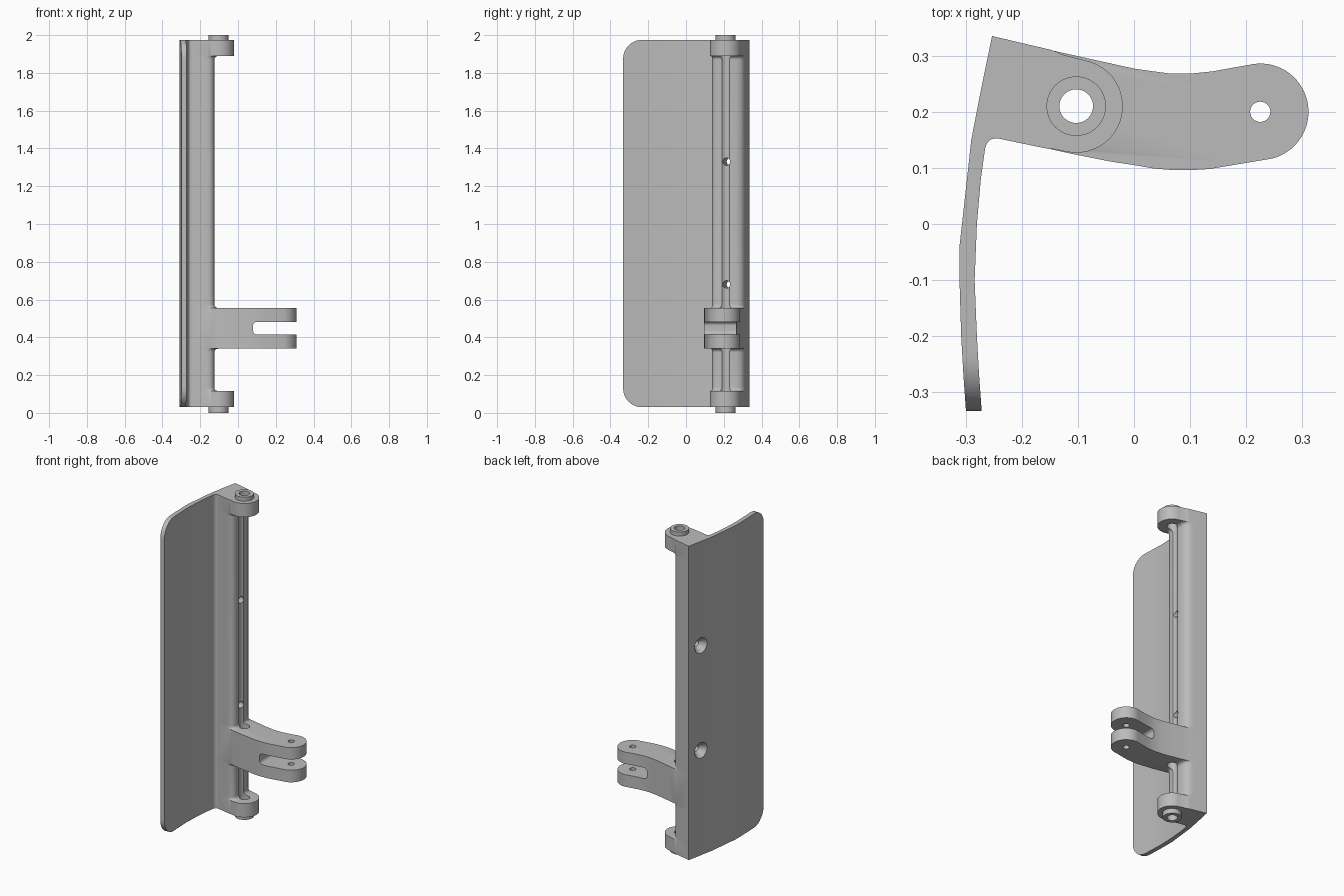
import bpy, bmesh, math
from mathutils import Matrix, Vector

cube = bpy.data.objects.get("Cube")
if cube:
    bpy.data.objects.remove(cube)

grey = bpy.data.materials.new("plain grey")
grey.use_nodes = True
grey.diffuse_color = (0.5, 0.5, 0.5, 1)
grey.node_tree.nodes["Principled BSDF"].inputs["Base Color"].default_value = (0.5, 0.5, 0.5, 1)

PIVOT = (-0.103, 0.21)
PIN = (0.225, 0.2)
BASE, TOP = 0.03, 1.975
FILLET = 0.02


def finish(name, bm):
    bmesh.ops.recalc_face_normals(bm, faces=bm.faces)
    mesh = bpy.data.meshes.new(name)
    bm.to_mesh(mesh)
    bm.free()
    mesh.materials.append(grey)
    obj = bpy.data.objects.new(name, mesh)
    bpy.context.collection.objects.link(obj)
    return obj


def loft(name, rings):
    """Skin a list of equal-length rings of 3D points and cap the ends."""
    bm = bmesh.new()
    rows = [[bm.verts.new(p) for p in ring] for ring in rings]
    n = len(rows[0])
    for a, b in zip(rows, rows[1:]):
        for i in range(n):
            j = (i + 1) % n
            bm.faces.new((a[i], a[j], b[j], b[i]))
    bm.faces.new(rows[0])
    bm.faces.new(rows[-1])
    return finish(name, bm)


def prism(name, pts, lo, hi, axis=2):
    def place(p, h):
        q = list(p)
        q.insert(axis, h)
        return q
    return loft(name, [[place(p, h) for p in pts] for h in (lo, hi)])


def cone(name, centre, direction, r1, r2, depth):
    bm = bmesh.new()
    turn = Vector(direction).to_track_quat('Z', 'Y').to_matrix().to_4x4()
    bmesh.ops.create_cone(bm, cap_ends=True, segments=40, radius1=r1, radius2=r2,
                          depth=depth, matrix=Matrix.Translation(centre) @ turn)
    return finish(name, bm)


def arc(c, r, start, end, n=20):
    angles = [math.radians(start + (end - start) * i / n) for i in range(n + 1)]
    return [(c[0] + r * math.cos(a), c[1] + r * math.sin(a)) for a in angles]


def rounded_box(x0, x1, y0, y1, r):
    corners = [(x1 - r, y1 - r), (x0 + r, y1 - r), (x0 + r, y0 + r), (x1 - r, y0 + r)]
    return [p for i, c in enumerate(corners) for p in arc(c, r, 90 * i, 90 * i + 90, 10)]


def bend(a, b, c, n=8):
    """Rounded corner from a to c, pulled towards b."""
    a, b, c = Vector(a), Vector(b), Vector(c)
    return [tuple(a * (1 - t) ** 2 + b * 2 * t * (1 - t) + c * t * t)
            for t in (i / n for i in range(n + 1))]


def combine(obj, other, operation):
    mod = obj.modifiers.new(operation.lower(), 'BOOLEAN')
    mod.operation, mod.solver, mod.object = operation, 'EXACT', other
    bpy.context.view_layer.objects.active = obj
    bpy.ops.object.modifier_apply(modifier=mod.name)
    bpy.data.objects.remove(other)


# Curved plate with the rounded spine along its back edge
def front_y(x):
    return 0.153 - 0.208 * (x + 0.245)


def back_y(x):
    return 0.335 - 0.235 * (x + 0.253)


def section(flare):
    end = -0.125 + flare
    outer = [(-0.253, 0.335), (-0.272, 0.243), (-0.29, 0.15), (-0.301, 0.05), (-0.311, -0.04),
             (-0.311, -0.1), (-0.308, -0.2), (-0.304, -0.27), (-0.299, -0.34)]
    inner = [(-0.271, -0.34), (-0.276, -0.27), (-0.28, -0.2), (-0.284, -0.1),
             (-0.28, 0.0), (-0.273, 0.08)]
    inner += bend((-0.266, 0.13), (-0.263, 0.156), (-0.24, front_y(-0.24)))
    f, b = front_y(end), back_y(end)
    front = bend((end - 0.055, front_y(end - 0.055)), (end, f), (end, f + 0.05))
    back = bend((end, b - 0.05), (end, b), (end - 0.045, back_y(end - 0.045)))
    return outer + inner + front + back


levels = [(0.0, FILLET)]
for z, way in ((0.115, 1), (0.34, -1), (0.555, 1), (1.89, -1)):
    steps = [i / 6 * FILLET for i in range(7)]
    curve = [(z + way * d, FILLET - math.sqrt(FILLET ** 2 - (FILLET - d) ** 2)) for d in steps]
    levels += curve[::way]
levels.append((2.0, FILLET))
bracket = loft("hinged_guard_bracket", [[(x, y, z) for x, y in section(e)] for z, e in levels])
trim = prism("plate_trim", rounded_box(-0.333, 0.6, BASE, TOP, 0.1), -0.6, 0.3, axis=0)
combine(bracket, trim, 'INTERSECT')

# Hinge lugs with bosses at both ends
root = [(-0.22, 0.326), (-0.22, 0.149)]
lug = root + arc(PIVOT, 0.083, -102, 77, 28)
for name, lo, hi in (("lower", BASE, 0.115), ("upper", 1.89, TOP)):
    combine(bracket, prism(name + "_lug", lug, lo, hi), 'UNION')
for name, z in (("lower", 0.025), ("upper", 1.975)):
    combine(bracket, cone(name + "_boss", (*PIVOT, z), (0, 0, 1), 0.053, 0.053, 0.05), 'UNION')

# Curved forked arm
arm_front = [(-0.12, 0.127), (-0.04, 0.111), (0.0, 0.105), (0.035, 0.099), (0.07, 0.096),
             (0.1, 0.096), (0.135, 0.098), (0.2, 0.109)]
arm_back = [(0.19, 0.281), (0.14, 0.272), (0.1, 0.268), (0.065, 0.268), (0.035, 0.272),
            (0.0, 0.277), (-0.05, 0.288), (-0.1, 0.299)]
arm = prism("forked_arm", root + arm_front + arc(PIN, 0.086, -76, 105, 28) + arm_back, 0.34, 0.555)
slot = prism("fork_slot", rounded_box(0.08, 0.5, 0.415, 0.482, 0.02), -0.1, 0.5, axis=1)
combine(arm, slot, 'DIFFERENCE')
combine(bracket, arm, 'UNION')

# Pivot bore, fork pin hole and countersunk screw holes
combine(bracket, cone("pivot_bore", (*PIVOT, 1), (0, 0, 1), 0.03, 0.03, 3), 'DIFFERENCE')
combine(bracket, cone("pin_hole", (*PIN, 0.45), (0, 0, 1), 0.018, 0.018, 0.5), 'DIFFERENCE')
out = Vector((-0.98, 0.196, 0)).normalized()
for z in (0.68, 1.33):
    mouth = Vector((-0.272, 0.243, z))
    combine(bracket, cone("screw_hole", mouth - out * 0.1, out, 0.02, 0.02, 0.4), 'DIFFERENCE')
    combine(bracket, cone("countersink", mouth - out * 0.015, out, 0.02, 0.055, 0.05), 'DIFFERENCE')

# Smooth curved walls, keep edges crisp
bpy.ops.object.select_all(action='DESELECT')
bracket.select_set(True)
bpy.context.view_layer.objects.active = bracket
bpy.ops.object.shade_smooth_by_angle(angle=math.radians(30))
